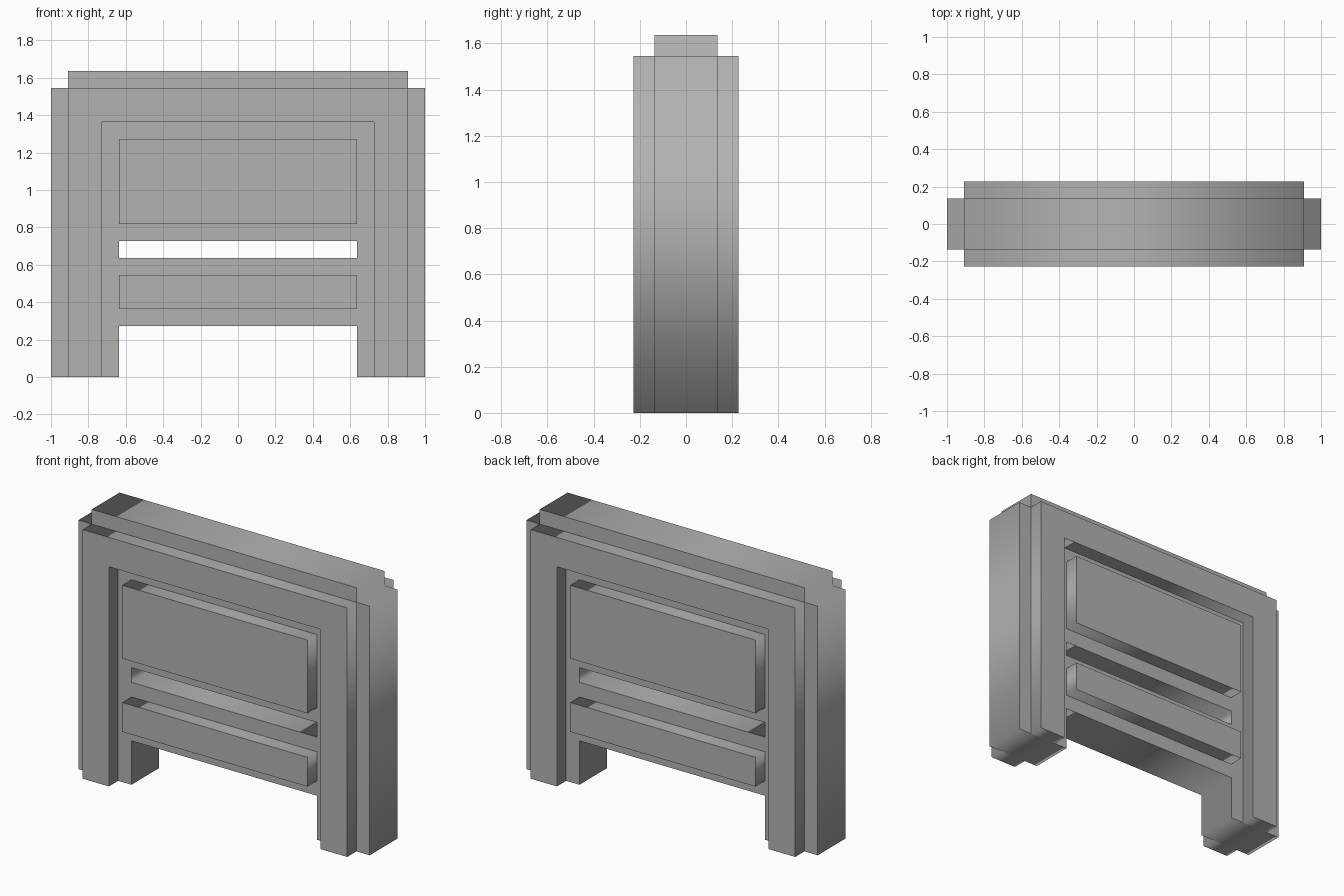
import bpy
from math import radians

cube = bpy.data.objects.get("Cube")
if cube:
    bpy.data.objects.remove(cube, do_unlink=True)

U = 1 / 11            # modular step used by every dimension
CORE = 1.5 * U        # half depth of the core slab

grey = bpy.data.materials.new("plain grey")
grey.use_nodes = True
colour = (0.45, 0.45, 0.45, 1)
grey.diffuse_color = colour
grey.node_tree.nodes["Principled BSDF"].inputs["Base Color"].default_value = colour


def mirrored(half):
    """Complete a right-hand outline (in steps) with its mirror image."""
    return half + [(-x, z) for x, z in reversed(half)]


def slab(name, outlines, y, half_depth):
    """Extrude front-facing outlines about the plane y; inner outlines are holes."""
    curve = bpy.data.curves.new(name, "CURVE")
    curve.dimensions = "2D"
    curve.fill_mode = "BOTH"
    curve.extrude = half_depth
    for points in outlines:
        spline = curve.splines.new("POLY")
        spline.points.add(len(points) - 1)
        for p, (x, z) in zip(spline.points, points):
            p.co = (x * U, z * U, 0, 1)
        spline.use_cyclic_u = True
    obj = bpy.data.objects.new(name, curve)
    bpy.context.collection.objects.link(obj)
    obj.rotation_euler.x = radians(90)
    obj.location.y = y
    bpy.ops.object.select_all(action="DESELECT")
    obj.select_set(True)
    bpy.context.view_layer.objects.active = obj
    bpy.ops.object.convert(target="MESH")
    obj = bpy.context.object
    obj.data.materials.clear()
    obj.data.materials.append(grey)


def rectangle(width, bottom, top):
    return mirrored([(width, bottom), (width, top)])


# Core slab: legs, stepped top corners and a see-through slot
core = mirrored([(7, 3), (7, 0), (11, 0), (11, 17), (10, 17), (10, 18)])
slab("core_slab", [core, rectangle(7, 7, 8)], 0, CORE)

# Raised arch and panels on both faces
arch = mirrored([(8, 15), (8, 0), (10, 0), (10, 17)])
for side, sign in (("front", -1), ("back", 1)):
    y = sign * (CORE + U / 2)
    slab(side + "_arch_frame", [arch], y, U / 2)
    slab(side + "_upper_panel", [rectangle(7, 9, 14)], y, U / 2)
    slab(side + "_lower_panel", [rectangle(7, 4, 6)], y, U / 2)
